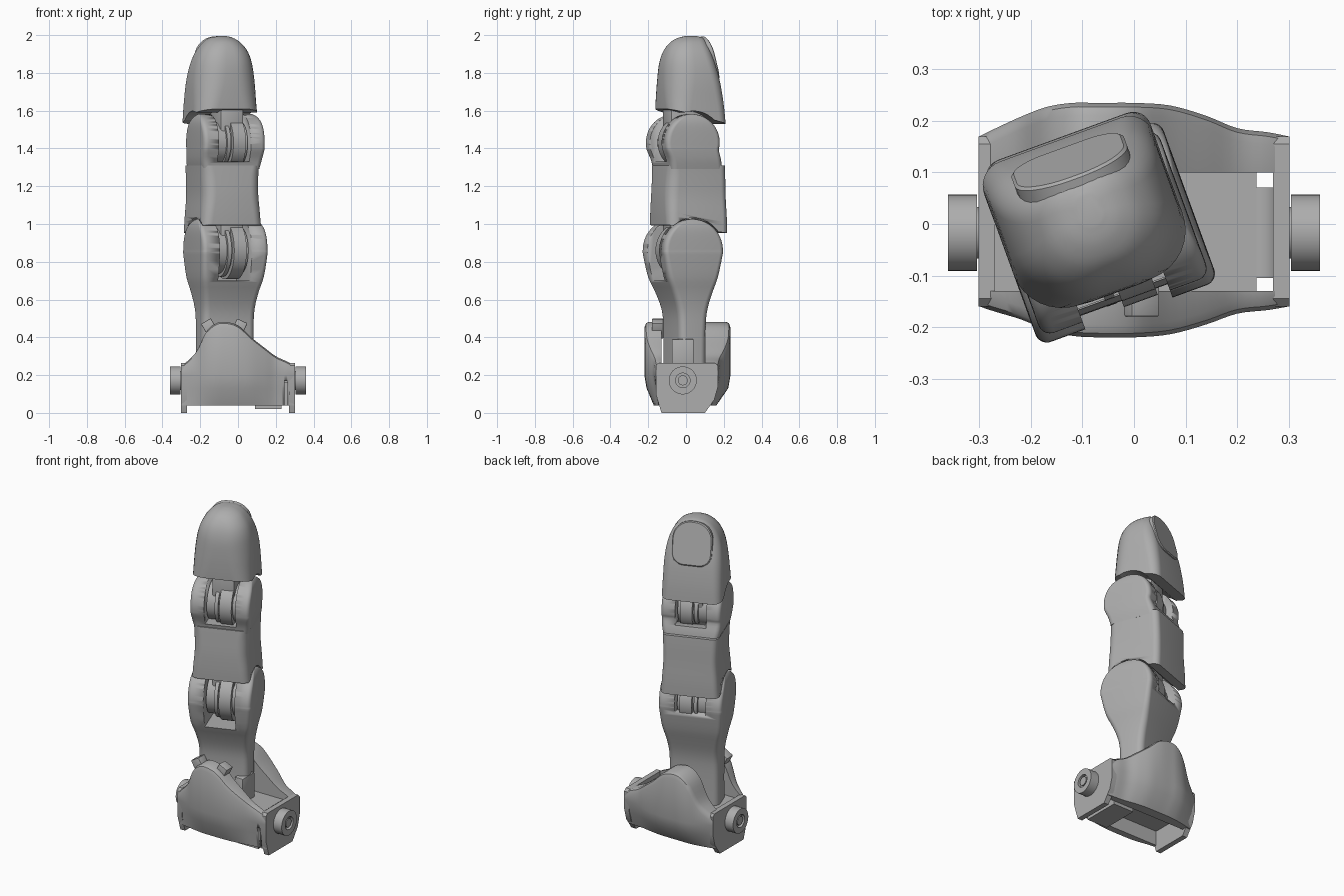
import bpy, bmesh, math
from mathutils import Matrix, Vector

if "Cube" in bpy.data.objects:
    bpy.data.objects.remove(bpy.data.objects["Cube"])

grey = bpy.data.materials.new("plain grey")
grey.use_nodes = True
grey.diffuse_color = (0.42, 0.42, 0.42, 1)
grey.node_tree.nodes["Principled BSDF"].inputs["Base Color"].default_value = (0.42, 0.42, 0.42, 1)

# The finger stands turned on its bracket
FINGER = Matrix.Translation((-0.073, 0, 0)) @ Matrix.Rotation(math.radians(20), 4, "Z")
WORLD = Matrix.Identity(4)
KNUCKLE_V = -0.018
LOW_Z, HIGH_Z = 0.86, 1.43


def finish(name, bm, frame, angle=35):
    bmesh.ops.recalc_face_normals(bm, faces=bm.faces)
    bm.transform(frame)
    mesh = bpy.data.meshes.new(name)
    bm.to_mesh(mesh)
    bm.free()
    mesh.materials.append(grey)
    ob = bpy.data.objects.new(name, mesh)
    bpy.context.collection.objects.link(ob)
    bpy.ops.object.select_all(action="DESELECT")
    ob.select_set(True)
    bpy.context.view_layer.objects.active = ob
    bpy.ops.object.shade_smooth_by_angle(angle=math.radians(angle))
    return ob


def loft(name, rings, frame, angle=35):
    bm = bmesh.new()
    loops = [[bm.verts.new(p) for p in ring] for ring in rings]
    n = len(loops[0])
    for a, b in zip(loops, loops[1:]):
        for i in range(n):
            j = (i + 1) % n
            bm.faces.new((a[i], a[j], b[j], b[i]))
    bm.faces.new(loops[0][::-1])
    bm.faces.new(loops[-1])
    return finish(name, bm, frame, angle)


def refine(rows, steps=4):
    """Smooth in-between rows through the given ones."""
    out = []
    for i in range(len(rows) - 1):
        p0, p1, p2 = rows[max(i - 1, 0)], rows[i], rows[i + 1]
        p3 = rows[min(i + 2, len(rows) - 1)]
        for s in range(steps):
            t = s / steps
            out.append([0.5 * (2 * b + (c - a) * t + (2 * a - 5 * b + 4 * c - d) * t * t
                               + (3 * b - a - 3 * c + d) * t ** 3)
                        for a, b, c, d in zip(p0, p1, p2, p3)])
    return out + [list(rows[-1])]


def section(z, u0, u1, v0, v1, r, tilt=0, front_r=None):
    """Rounded rectangle; tilt slopes it, front_r rounds the front corners."""
    limit = min(u1 - u0, v1 - v0) * 0.49
    rb = max(0.002, min(r, limit))
    rf = max(0.002, min(front_r or r, limit))
    corners = [(u1 - rb, v1 - rb, rb), (u0 + rb, v1 - rb, rb), (u0 + rf, v0 + rf, rf), (u1 - rf, v0 + rf, rf)]
    ring = []
    for k, (cu, cv, rad) in enumerate(corners):
        for s in range(9):
            a = math.pi / 2 * (k + s / 8)
            u, v = cu + rad * math.cos(a), cv + rad * math.sin(a)
            ring.append((u, v, z + tilt * v))
    return ring


def box(name, lo, hi, frame, bevel=0.0):
    bm = bmesh.new()
    bmesh.ops.create_cube(bm, size=1)
    for v in bm.verts:
        v.co = [a + (c + 0.5) * (b - a) for a, b, c in zip(lo, hi, v.co)]
    if bevel:
        bmesh.ops.bevel(bm, geom=bm.edges[:], offset=bevel, segments=2, affect="EDGES", profile=0.5)
    return finish(name, bm, frame)


def drum(name, axis, centre, radius, length, frame, socket=False):
    bm = bmesh.new()
    bmesh.ops.create_cone(bm, cap_ends=True, segments=48, radius1=radius, radius2=radius, depth=length)
    if socket:
        cap = max(bm.faces, key=lambda f: f.calc_center_median().z)
        bmesh.ops.inset_region(bm, faces=[cap], thickness=radius * 0.48)
        bmesh.ops.translate(bm, verts=bmesh.ops.extrude_discrete_faces(bm, faces=[cap])["faces"][0].verts[:],
                            vec=(0, 0, -0.02))
    turn = Vector((0, 0, 1)).rotation_difference(Vector(axis)).to_matrix().to_4x4()
    return finish(name, bm, frame @ Matrix.Translation(centre) @ turn)


def cut(ob, cutter):
    cutter.hide_render = True
    mod = ob.modifiers.new("cut", "BOOLEAN")
    mod.operation, mod.solver, mod.object = "DIFFERENCE", "EXACT", cutter
    bpy.context.view_layer.objects.active = ob
    bpy.ops.object.modifier_apply(modifier=mod.name)
    bpy.data.objects.remove(cutter)


def knuckle_rows(zc, radius, hu, start):
    """Rows that close a column over a round joint."""
    rows = []
    for s in range(13):
        a = math.radians(start + (88 - start) * s / 12)
        h = radius * math.cos(a)
        w = hu - 0.022 * max(0, math.sin(a)) ** 6
        rows.append((zc + radius * math.sin(a), -w, w, KNUCKLE_V - h, KNUCKLE_V + h, 0.024))
    return rows


def fork_slot(ob, zc, front_z, back_z, hu=0.09):
    cut(ob, box("slot_front", (-hu, -0.4, front_z), (hu, 0.06, zc + 0.3), FINGER))
    cut(ob, box("slot_back", (-hu, 0.05, back_z), (hu, 0.4, zc + 0.3), FINGER))


def tongue(prefix, zc, radius):
    # hinge discs with a groove between them, and the web up to the next segment
    drum(prefix + "_hinge_core", (1, 0, 0), (0, KNUCKLE_V, zc), radius * 0.8, 0.17, FINGER)
    for k, (u, w, r) in enumerate([(-0.025, 0.02, radius - 0.012), (0.03, 0.07, radius)]):
        drum(f"{prefix}_hinge_disc_{k + 1}", (1, 0, 0), (u, KNUCKLE_V, zc), r, w, FINGER)
    box(prefix + "_hinge_web", (-0.06, -0.11, zc), (0.07, 0.09, zc + radius + 0.08), FINGER, 0.01)


# Lower segment: narrow neck that flares into a forked knuckle
neck = [(0.22, -0.145, 0.145, -0.085, 0.065, 0.035), (0.45, -0.145, 0.145, -0.085, 0.068, 0.035),
        (0.55, -0.147, 0.147, -0.095, 0.078, 0.035), (0.64, -0.16, 0.158, -0.125, 0.102, 0.032),
        (0.72, -0.176, 0.174, -0.158, 0.125, 0.028)]
lower = loft("lower_segment", [section(*r) for r in refine(neck + knuckle_rows(LOW_Z, 0.166, 0.184, -8), 3)], FINGER)
fork_slot(lower, LOW_Z, 0.7, 0.82)
tongue("lower", LOW_Z, 0.152)

# Middle segment: sleeve arched over the lower knuckle, and a fork above
sleeve_rows = [(0.975, -0.172, 0.165, -0.155, 0.182, 0.035, -0.13, 0.05),
               (1.05, -0.167, 0.16, -0.157, 0.182, 0.035, -0.09, 0.055),
               (1.15, -0.16, 0.153, -0.156, 0.178, 0.035, -0.03, 0.06),
               (1.25, -0.163, 0.155, -0.15, 0.175, 0.035, 0, 0.06),
               (1.31, -0.166, 0.158, -0.145, 0.172, 0.035, 0, 0.05)]
sleeve = loft("middle_sleeve", [section(*r) for r in refine(sleeve_rows)], FINGER)
cut(sleeve, drum("sleeve_arch", (1, 0, 0), (0, KNUCKLE_V, LOW_Z), 0.172, 0.6, FINGER))
fork_rows = [(1.29, -0.16, 0.157, -0.135, 0.155, 0.03), (1.34, -0.17, 0.168, -0.145, 0.145, 0.03)]
fork = loft("middle_fork", [section(*r) for r in refine(fork_rows + knuckle_rows(HIGH_Z, 0.152, 0.173, -15), 3)], FINGER)
fork_slot(fork, HIGH_Z, 1.33, 1.36)
tongue("upper", HIGH_Z, 0.14)

# Fingertip: domed, round in front, sloping at the back
tip_rows = [(1.575, -0.185, 0.165, -0.136, 0.178, 0.05, -0.25, 0.1),
            (1.65, -0.183, 0.163, -0.138, 0.17, 0.055, -0.12, 0.115),
            (1.75, -0.178, 0.16, -0.138, 0.152, 0.06, 0, 0.13),
            (1.84, -0.165, 0.149, -0.132, 0.13, 0.06, 0, 0.13),
            (1.91, -0.14, 0.126, -0.113, 0.113, 0.06, 0, 0.112),
            (1.96, -0.103, 0.09, -0.08, 0.1, 0.055, 0, 0.09),
            (1.985, -0.065, 0.053, -0.04, 0.088, 0.04, 0, 0.06),
            (1.995, -0.025, 0.018, 0.0, 0.06, 0.02, 0, 0.03)]
tip = loft("fingertip", [section(*r) for r in refine(tip_rows)], FINGER, 50)
cut(tip, drum("tip_arch", (1, 0, 0), (0, KNUCKLE_V, HIGH_Z), 0.168, 0.6, FINGER))

# Fingernail: a thin rounded plate lying on the sloping back
lean = Matrix.Translation((-0.008, 0.124, 1.865)) @ Matrix.Rotation(math.radians(-76), 4, "X")
nail_rows = [(-0.03, -0.116, 0.116, -0.131, 0.125, 0.07, 0, 0.105),
             (0.004, -0.116, 0.116, -0.131, 0.125, 0.07, 0, 0.105),
             (0.009, -0.11, 0.11, -0.125, 0.119, 0.065, 0, 0.1)]
loft("fingernail", [section(*r) for r in nail_rows], FINGER @ lean, 25)

# Small locating tabs at the cheek crest, and a block on the side of the neck
for k, (x, turn) in enumerate([(-0.155, -30), (0.01, 25)]):
    spot = Matrix.Translation((x, -0.16, 0.46)) @ Matrix.Rotation(math.radians(turn), 4, "Y")
    box(f"crest_tab_{k + 1}", (-0.03, -0.02, -0.06), (0.03, 0.04, 0.03), spot, 0.004)
box("neck_side_block", (0.03, -0.075, 0.22), (0.085, 0.04, 0.39), WORLD, 0.004)

# Bracket cheeks: x, crest height, front depth, back depth
cheek = refine([(-0.3, 0.25, 0.16, 0.17), (-0.27, 0.272, 0.17, 0.185), (-0.22, 0.325, 0.185, 0.208),
                (-0.17, 0.425, 0.205, 0.227), (-0.12, 0.472, 0.217, 0.235), (-0.07, 0.482, 0.22, 0.235),
                (0.0, 0.462, 0.22, 0.235), (0.07, 0.4, 0.214, 0.23), (0.14, 0.345, 0.195, 0.21),
                (0.2, 0.3, 0.174, 0.186), (0.26, 0.272, 0.167, 0.178), (0.3, 0.25, 0.16, 0.17)])
for side, inner, pick in ((-1, 0.13, 2), (1, 0.1, 3)):
    rings = []
    for row in cheek:
        x, top, out = row[0], row[1], row[pick]
        shape = [(inner, top), (out - 0.025, top), (out - 0.008, top - 0.008), (out, top - 0.03),
                 (out, 0.2), (out - 0.012, 0.13), (inner + (out - inner) * 0.45, 0.04), (inner, 0.04)]
        rings.append([(x, side * y, z) for y, z in shape])
    plate = loft(("front" if side < 0 else "back") + "_cheek", rings, WORLD)
    if side < 0:
        cut(plate, box("cheek_notch", (0.245, -0.3, -0.1), (0.262, -0.1, 0.17), WORLD))

# Bracket floor, hollow underneath at one end, with lower lip and cross pin
box("bracket_floor", (-0.28, -0.135, 0.13), (0.238, 0.105, 0.24), WORLD)
box("floor_lip", (0.09, -0.13, 0.02), (0.23, 0.1, 0.14), WORLD)
drum("cross_pin", (0, 1, 0), (0.25, -0.017, 0.2), 0.04, 0.175, WORLD)

# End walls and axles
for side, label in ((-1, "right"), (1, "left")):
    outline = [(-0.13, 0), (0.1, 0), (0.15, 0.07), (0.17, 0.14), (0.17, 0.25), (0.155, 0.265),
               (-0.145, 0.265), (-0.16, 0.25), (-0.16, 0.1)]
    wall = [[(side * x, y, z) for y, z in outline] for x in (0.27, 0.302)]
    loft(label + "_end_wall", wall, WORLD)
    drum(label + "_axle", (side, 0, 0), (side * 0.333, -0.017, 0.172), 0.074, 0.056, WORLD, True)
    drum(label + "_axle_neck", (side, 0, 0), (side * 0.295, -0.017, 0.172), 0.05, 0.04, WORLD)
    drum(label + "_axle_core", (side, 0, 0), (side * 0.345, -0.017, 0.172), 0.026, 0.025, WORLD)
